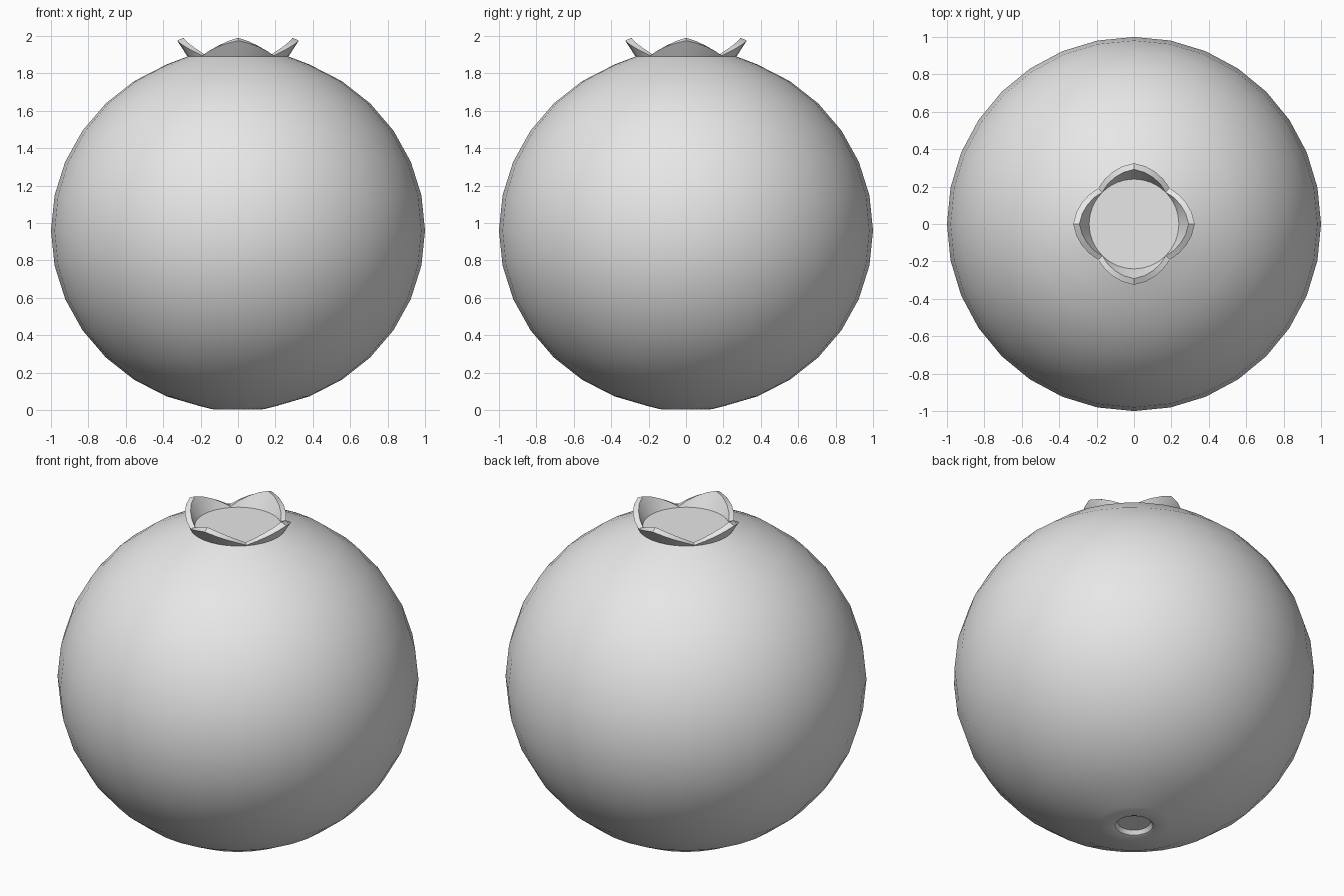
import bpy
import bmesh
from math import sin, cos, pi, radians

SEGMENTS = 32
MID = 0.96       # height of the widest ring, also the squash of the berry
RIM_Z = 1.89     # height of the crown base

if "Cube" in bpy.data.objects:
    bpy.data.objects.remove(bpy.data.objects["Cube"], do_unlink=True)

grey = bpy.data.materials.new("light_grey")
grey.use_nodes = True
colour = (0.8, 0.8, 0.8, 1)
grey.diffuse_color = colour
grey.node_tree.nodes["Principled BSDF"].inputs["Base Color"].default_value = colour


def make_object(name, bm):
    bmesh.ops.recalc_face_normals(bm, faces=bm.faces)
    mesh = bpy.data.meshes.new(name)
    bm.to_mesh(mesh)
    bm.free()
    obj = bpy.data.objects.new(name, mesh)
    bpy.context.collection.objects.link(obj)
    mesh.materials.append(grey)
    bpy.ops.object.select_all(action="DESELECT")
    obj.select_set(True)
    bpy.context.view_layer.objects.active = obj
    bpy.ops.object.shade_smooth_by_angle(angle=radians(35))
    return obj


def add_ring(bm, point):
    """Ring of vertices; point(angle) gives radius and height."""
    ring = []
    for i in range(SEGMENTS):
        a = 2 * pi * i / SEGMENTS
        r, z = point(a)
        ring.append(bm.verts.new((r * cos(a), r * sin(a), z)))
    return ring


def bridge(bm, low, high):
    for i in range(SEGMENTS):
        j = (i + 1) % SEGMENTS
        bm.faces.new((low[i], low[j], high[j], high[i]))


# Round body: dimple underneath, squashed sphere, open where the crown sits
profile = [(0.09, 0.035), (0.105, 0.012), (0.13, 0.003)]
for k in range(1, 15):
    a = pi * k / 16
    profile.append((sin(a), MID - MID * cos(a)))
profile.append((0.27, RIM_Z))
bm = bmesh.new()
rings = [add_ring(bm, lambda a, p=p: p) for p in profile]
for low, high in zip(rings, rings[1:]):
    bridge(bm, low, high)
bm.faces.new(rings[0])
make_object("berry_body", bm)

# Flat floor inside the crown
bm = bmesh.new()
bm.faces.new(add_ring(bm, lambda a: (0.25, RIM_Z)))
floor = make_object("crown_floor", bm)
if floor.data.polygons[0].normal.z < 0:
    floor.data.flip_normals()


# Crown with four pointed, outward-leaning lobes on the axes
def lobe(a):
    quarter = pi / 2
    d = abs((a + quarter / 2) % quarter - quarter / 2) / (quarter / 2)
    return 1 - d ** 1.2


bm = bmesh.new()
walls = [
    add_ring(bm, lambda a: (0.27, RIM_Z)),
    add_ring(bm, lambda a: (0.27 + 0.055 * lobe(a), RIM_Z + 0.004 + 0.081 * lobe(a))),
    add_ring(bm, lambda a: (0.24 + 0.052 * lobe(a), RIM_Z + 0.006 + 0.094 * lobe(a))),
    add_ring(bm, lambda a: (0.24, RIM_Z)),
]
for i in range(4):
    bridge(bm, walls[i], walls[(i + 1) % 4])
make_object("crown", bm)
